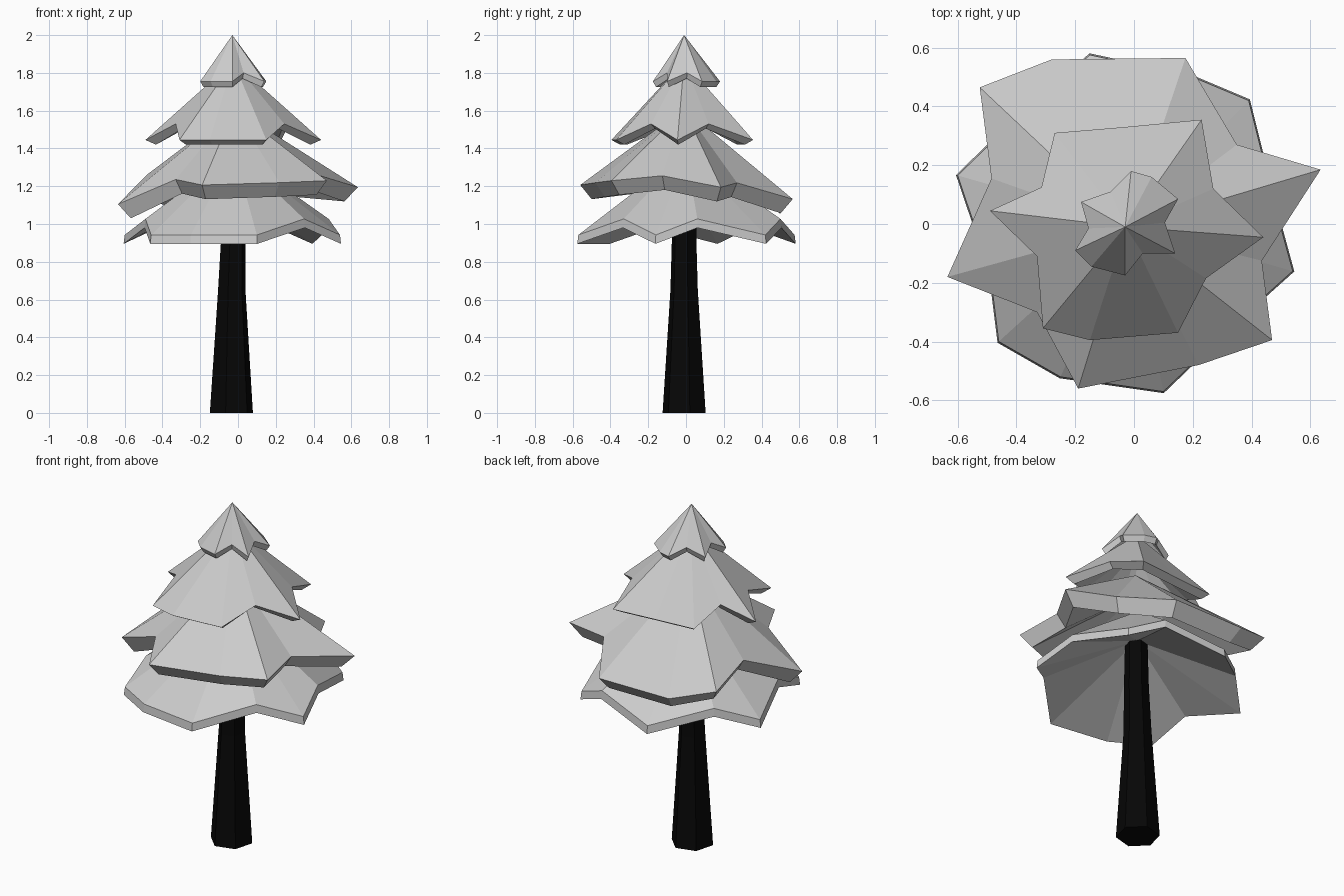
import bpy, bmesh, math

if "Cube" in bpy.data.objects:
    bpy.data.objects.remove(bpy.data.objects["Cube"])


def finish(name, bm):
    bmesh.ops.recalc_face_normals(bm, faces=bm.faces)
    mesh = bpy.data.meshes.new(name)
    bm.to_mesh(mesh)
    bm.free()
    ob = bpy.data.objects.new(name, mesh)
    bpy.context.collection.objects.link(ob)
    return ob


def bridge(bm, a, b):
    n = len(a)
    for i in range(n):
        bm.faces.new((a[i], a[(i + 1) % n], b[(i + 1) % n], b[i]))


def tier(name, rim, apex, hollow, z, lift, drop, shrink, tilt=(0, 0), low=(), nudge={}):
    """Star-shaped hollow cone: rim alternates tip, notch; notches are lifted."""
    bm = bmesh.new()
    top = bm.verts.new(apex)
    inner = bm.verts.new((apex[0], apex[1], hollow))
    outer, lower = [], []
    for i, (x, y) in enumerate(rim):
        h = z + tilt[0] * x + tilt[1] * y + nudge.get(i, 0)
        if i % 2 and i not in low:
            h += lift
        outer.append(bm.verts.new((x, y, h)))
        lower.append(bm.verts.new((apex[0] + (x - apex[0]) * shrink,
                                   apex[1] + (y - apex[1]) * shrink, h - drop)))
    n = len(rim)
    for i in range(n):
        j = (i + 1) % n
        bm.faces.new((top, outer[i], outer[j]))
        bm.faces.new((inner, lower[j], lower[i]))
    bridge(bm, outer, lower)
    return finish(name, bm)


# four foliage tiers, bottom to top
tier("foliage_bottom",
     [(-.60, .165), (-.49, -.16), (-.46, -.40), (-.25, -.52), (.10, -.57), (.35, -.33),
      (.54, -.16), (.48, .06), (.39, .42), (.20, .50), (-.15, .575), (-.42, .34)],
     (-.02, 0, 1.38), 1.20, .942, .085, .047, 1.01, low=(3,))
tier("foliage_lower_middle",
     [(-.635, -.18), (-.33, -.30), (-.19, -.56), (.22, -.48), (.47, -.395), (.435, -.125),
      (.635, .185), (.35, .27), (.175, .565), (-.28, .56), (-.525, .465), (-.485, .155)],
     (-.02, -.01, 1.61), 1.48, 1.165, .05, .075, .89, tilt=(.07, -.08), low=(3, 9),
     nudge={0: -.03, 1: .02, 2: .01, 9: .03, 10: .11, 11: .09})
tier("foliage_upper_middle",
     [(-.49, .045), (-.33, -.11), (-.31, -.355), (-.15, -.395), (.15, -.37), (.245, -.185),
      (.44, -.045), (.27, .12), (.23, .355), (-.03, .33), (-.27, .31), (-.315, .125)],
     (-.025, -.01, 1.86), 1.76, 1.445, .085, .025, .88, low=(3, 9))
tier("foliage_top",
     [(-.20, -.09), (-.145, -.145), (-.03, -.175), (.03, -.10), (.14, -.10), (.105, .005),
      (.15, .085), (.06, .16), (-.01, .18), (-.08, .11), (-.18, .075), (-.155, -.015)],
     (-.03, -.01, 2.0), 1.92, 1.755, .045, .03, .90, low=(1, 7))

# tapered six-sided trunk with a slight lean
bm = bmesh.new()
SIDES = 6
rings = []
for cx, cy, z, r in [(-.035, -.01, 0, .118), (-.033, -.01, .65, .075),
                     (-.025, -.01, .92, .067), (-.02, -.005, 1.22, .06)]:
    rings.append([bm.verts.new((cx + r * math.cos(math.tau * (i / SIDES + .375)),
                                cy + r * math.sin(math.tau * (i / SIDES + .375)), z))
                  for i in range(SIDES)])
for a, b in zip(rings, rings[1:]):
    bridge(bm, a, b)
bm.faces.new(rings[0])
bm.faces.new(rings[-1])
trunk = finish("trunk", bm)
mat = bpy.data.materials.new("dark_bark")
mat.diffuse_color = (.002, .002, .002, 1)
mat.use_nodes = True
mat.node_tree.nodes["Principled BSDF"].inputs["Base Color"].default_value = mat.diffuse_color
trunk.data.materials.append(mat)
